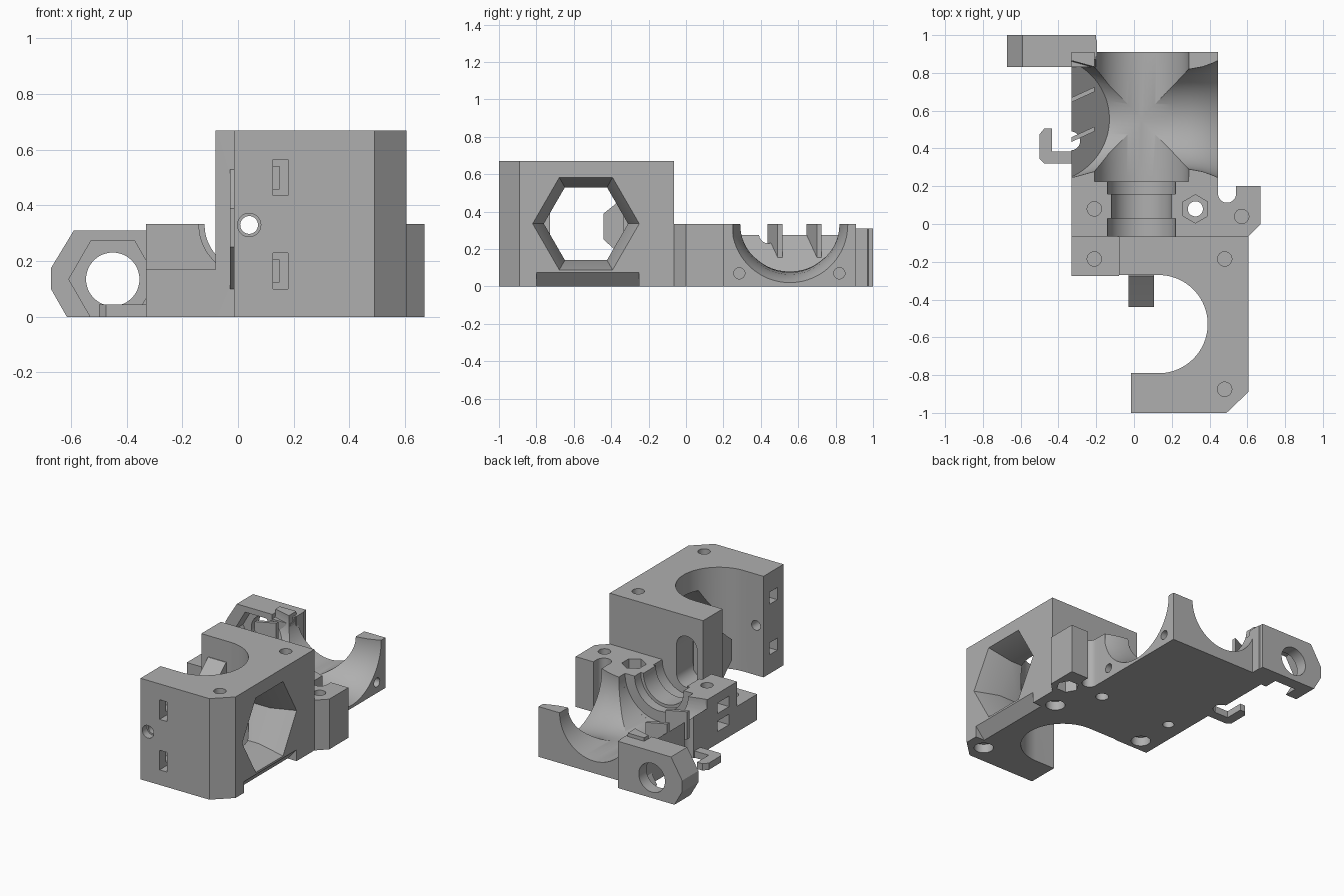
import bpy, bmesh, math
from mathutils import Vector

cube = bpy.data.objects.get("Cube")
if cube:
    bpy.data.objects.remove(cube)

GREY = (0.43, 0.43, 0.43, 1)
mat = bpy.data.materials.new("plain grey")
mat.use_nodes = True
mat.diffuse_color = GREY
mat.node_tree.nodes["Principled BSDF"].inputs["Base Color"].default_value = GREY


def loft(name, rings):
    """Closed solid through equally sized rings of points."""
    bm = bmesh.new()
    loops = [[bm.verts.new(p) for p in ring] for ring in rings]
    bm.faces.new(loops[0])
    bm.faces.new(loops[-1])
    for a, b in zip(loops, loops[1:]):
        for i in range(len(a)):
            j = (i + 1) % len(a)
            bm.faces.new((a[i], a[j], b[j], b[i]))
    bmesh.ops.recalc_face_normals(bm, faces=bm.faces)
    mesh = bpy.data.meshes.new(name)
    bm.to_mesh(mesh)
    bm.free()
    mesh.materials.append(mat)
    obj = bpy.data.objects.new(name, mesh)
    bpy.context.collection.objects.link(obj)
    return obj


def place(p, axis, h):
    u, v = p
    return {"x": (h, u, v), "y": (u, h, v), "z": (u, v, h)}[axis]


def prism(name, pts, axis, lo, hi):
    return loft(name, [[place(p, axis, h) for p in pts] for h in (lo, hi)])


def circle(u, v, r, n=48, start=0.0):
    return [(u + r * math.cos(start + math.tau * i / n),
             v + r * math.sin(start + math.tau * i / n)) for i in range(n)]


def rect(u0, u1, v0, v1):
    return [(u0, v0), (u1, v0), (u1, v1), (u0, v1)]


def box(name, x, y, z):
    return prism(name, rect(*x, *y), "z", *z)


def cut(target, *cutters):
    """Subtract each cutter and bake the result."""
    for c in cutters:
        c.hide_render = True
        m = target.modifiers.new("cut", "BOOLEAN")
        m.operation, m.solver, m.object = "DIFFERENCE", "EXACT", c
    bpy.context.view_layer.update()
    deps = bpy.context.evaluated_depsgraph_get()
    mesh = bpy.data.meshes.new_from_object(target.evaluated_get(deps))
    target.modifiers.clear()
    target.data = mesh
    for c in cutters:
        bpy.data.objects.remove(c)


def hole(u, v, r, axis, lo, hi, n=32):
    return prism("hole", circle(u, v, r, n), axis, lo, hi)


AX, AZ = 0.04, 0.33      # filament and hotend axis
SY = 0.555               # centre of the saddle

# Tall motor mount with chamfered corner
mount = prism("motor_mount", [(-0.015, -1), (0.49, -1), (0.605, -0.89), (0.605, -0.065),
                              (-0.08, -0.065), (-0.08, -0.275), (-0.015, -0.275)], "z", 0, 0.67)
arc = [(0.13 + 0.26 * math.cos(t), -0.53 + 0.26 * math.sin(t))
       for t in (math.pi * (i / 48 - 0.5) for i in range(49))]
bay = prism("bay_cut", [(-0.2, -0.79)] + arc + [(-0.2, -0.27)], "z", -0.1, 0.8)
hexes = [[place(p, "x", x) for p in circle(-0.535, 0.335, r, 6)]
         for x, r in ((0.30, 0.225), (0.45, 0.225), (0.605, 0.285), (0.65, 0.285))]
slot = [(AX + 0.075 * math.cos(t), z + 0.075 * math.sin(t))
        for z, o in ((0.46, 0), (0.27, math.pi))
        for t in (o + math.pi * i / 16 for i in range(17))]
cutters = [bay, loft("hex_window", hexes),
           prism("under_bevel", [(0.53, -0.01), (0.62, -0.01), (0.62, 0.075), (0.605, 0.075)],
                 "y", -0.80, -0.25),
           hole(AX, AZ, 0.032, "y", -1.1, 0), hole(AX, AZ, 0.042, "y", -1.1, -0.95),
           prism("guide_slot", slot, "y", -0.24, 0)]
for y in (-0.185, -0.875):
    cutters += [hole(0.48, y, 0.038, "z", 0.1, 0.8), hole(0.48, y, 0.06, "z", -0.1, 0.06)]
for z in (0.165, 0.50):
    cutters += [box("nut_slot", (0.125, 0.18), (-1.1, -0.87), (z - 0.065, z + 0.065)),
                box("side_slot", (-0.1, 0.15), (-0.935, -0.855), (z - 0.04, z + 0.04))]
cut(mount, *cutters)

# Wedge shaped filament guide inside the motor bay
guide = prism("filament_guide", [(-0.23, 0.53), (-0.275, 0.53), (-0.39, 0.43), (-0.44, 0.39),
                                 (-0.44, 0.25), (-0.275, 0.10), (-0.23, 0.10)], "x", -0.028, 0.105)
cut(guide, hole(AX, AZ, 0.032, "y", -0.6, 0))

# Low shelf beside the mount
shelf = box("low_shelf", (-0.33, -0.08), (-0.275, -0.065), (0, 0.17))
cut(shelf, hole(-0.21, -0.185, 0.038, "z", 0.1, 0.3),
    hole(-0.21, -0.185, 0.06, "z", -0.1, 0.06))

# Hotend clamp with side ear
clamp = prism("hotend_clamp", [(-0.33, -0.065), (0.605, -0.065), (0.67, 0), (0.67, 0.20),
                               (0.445, 0.20), (0.445, 0.25), (-0.33, 0.25)], "z", 0, 0.333)
notch = [(0.54, 0.3), (0.445, 0.3)] + [
    (0.4925 + 0.0475 * math.cos(t), 0.16 + 0.0475 * math.sin(t))
    for t in (math.pi * (1 + i / 16) for i in range(17))]
cutters = [hole(AX, AZ, r, "y", a, b, 64) for r, a, b in
           ((0.18, -0.066, 0.03), (0.16, 0.02, 0.17), (0.18, 0.16, 0.225), (0.25, 0.224, 0.3))]
cutters += [prism("ear_notch", notch, "z", -0.1, 0.5),
            hole(0.325, 0.08, 0.04, "z", -0.1, 0.5),
            prism("nut_trap", circle(0.325, 0.08, 0.075, 6, math.pi / 6), "z", 0.24, 0.5),
            hole(0.57, 0.04, 0.038, "z", 0.12, 0.5),
            prism("ear_nut_trap", circle(0.57, 0.04, 0.07, 6), "z", -0.1, 0.08),
            hole(-0.21, 0.08, 0.038, "z", 0.1, 0.5), hole(-0.21, 0.08, 0.035, "z", -0.1, 0.06)]
cutters += [box("nut_window", (-0.4, -0.16), (0.02, 0.14), (z - 0.035, z + 0.035))
            for z in (0.115, 0.235)]
cut(clamp, *cutters)

# Air duct saddle: a flared trough crossed by a straight one
saddle = box("duct_saddle", (-0.33, 0.445), (0.25, 0.91), (0, 0.333))
flare = [[place(p, "x", x) for p in circle(SY, AZ, r, 80)] for x, r in
         ((-0.40, 0.31), (-0.33, 0.31), (-0.13, 0.255), (0.04, 0.25), (0.20, 0.256),
          (0.30, 0.266), (0.36, 0.277), (0.41, 0.294), (0.445, 0.31), (0.5, 0.31))]
cutters = [loft("flare_cut", flare), hole(AX, AZ, 0.25, "y", 0.2, 1, 80),
           hole(-0.335, 0.44, 0.05, "z", -0.1, 0.5)]
cutters += [hole(y, 0.07, 0.03, "x", 0.25, 0.5) for y in (0.285, 0.82)]
cut(saddle, *cutters)

# Sloped end wall of the trough
slope = prism("sloped_wall", [(-0.33, 0.005), (-0.33, 0.275), (-0.125, 0.07), (-0.125, 0.005)],
              "y", 0.245, 0.865)
cut(slope, hole(-0.335, 0.44, 0.05, "z", -0.1, 0.5))

# Two slanted fins on the sloped wall
for i, y in enumerate((0.435, 0.645)):
    prism(f"fin_{i + 1}", [(-0.33, y), (-0.21, y + 0.055), (-0.21, y + 0.08), (-0.33, y + 0.025)],
          "z", 0.15, 0.333)

# Rear lug with hexagonal pocket
lug = prism("rear_lug", [(-0.615, 0), (-0.20, 0), (-0.20, 0.31), (-0.59, 0.31),
                         (-0.672, 0.175), (-0.672, 0.10)], "y", 0.83, 1.0)
cut(lug, hole(-0.45, 0.135, 0.096, "y", 0.7, 1.1, 48),
    prism("lug_pocket", circle(-0.45, 0.135, 0.158, 6), "y", 0.7, 0.92),
    prism("lug_relief", rect(-0.33, -0.1, 0.28, 0.5), "y", 0.7, 0.87))
prism("lug_web", [(-0.22, 0.87), (-0.195, 0.89), (-0.195, 0.97), (-0.22, 1.0)], "z", 0, 0.31)

# Small cable hook at the base
prism("cable_hook", [(-0.32, 0.32), (-0.475, 0.32), (-0.5, 0.345), (-0.5, 0.475), (-0.475, 0.505),
                     (-0.435, 0.505), (-0.435, 0.383), (-0.32, 0.383)], "z", 0, 0.045)

# Smooth the round surfaces, keep edges sharp
bpy.ops.object.select_all(action="DESELECT")
for o in (mount, guide, shelf, clamp, saddle, slope, lug):
    o.select_set(True)
    bpy.context.view_layer.objects.active = o
bpy.ops.object.shade_smooth_by_angle(angle=math.radians(25))
